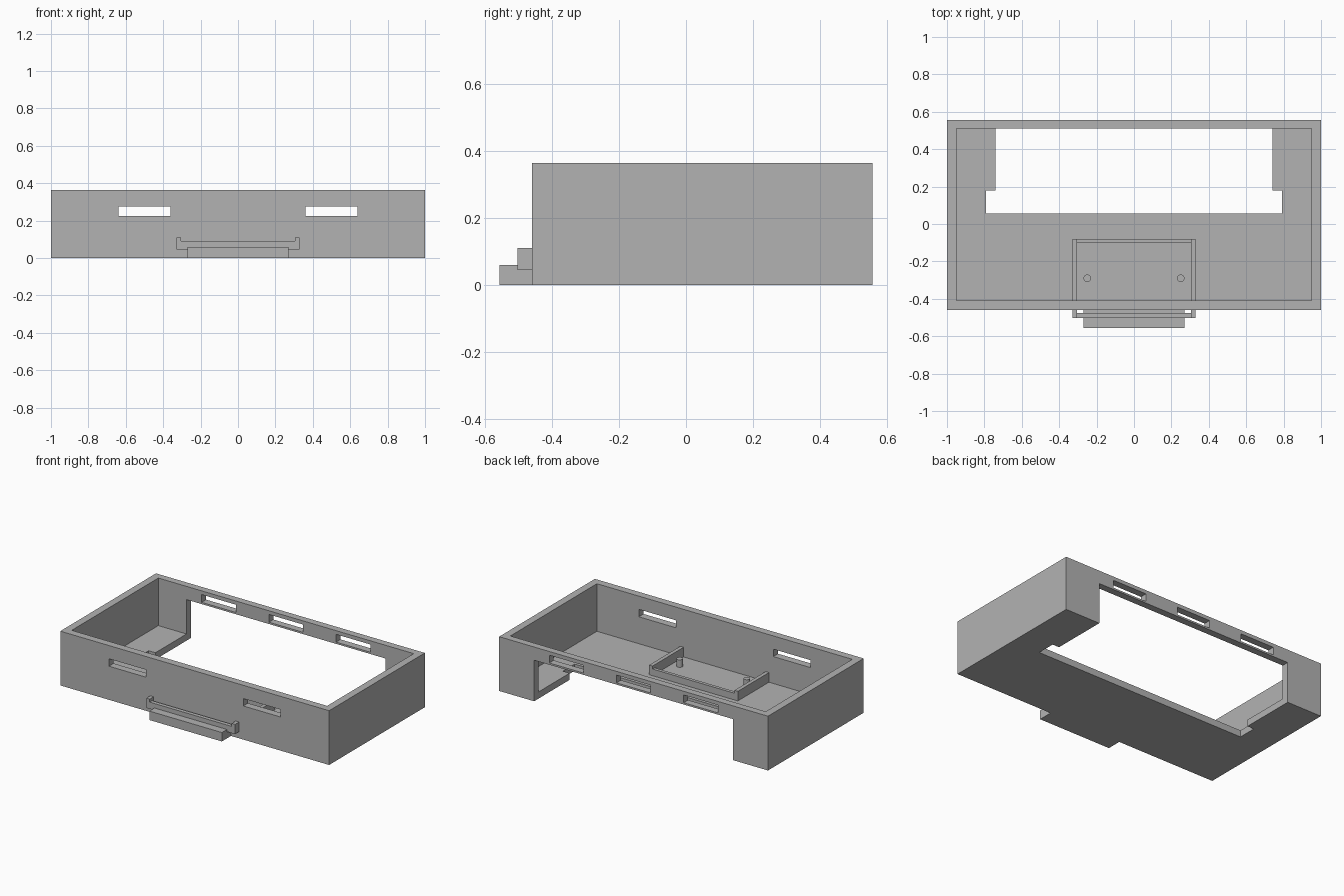
import bpy
import bmesh

cube = bpy.data.objects.get("Cube")
if cube:
    bpy.data.objects.remove(cube, do_unlink=True)

grey = bpy.data.materials.new("matte_grey")
grey.use_nodes = True
COLOUR = (0.45, 0.45, 0.45, 1)
grey.diffuse_color = COLOUR
grey.node_tree.nodes["Principled BSDF"].inputs["Base Color"].default_value = COLOUR


def link(name, bm):
    mesh = bpy.data.meshes.new(name)
    bm.to_mesh(mesh)
    bm.free()
    mesh.materials.append(grey)
    obj = bpy.data.objects.new(name, mesh)
    bpy.context.scene.collection.objects.link(obj)
    return obj


def box(name, x, y, z):
    """Box from its (low, high) range along each axis."""
    bm = bmesh.new()
    bmesh.ops.create_cube(bm, size=1)
    for v in bm.verts:
        for i, (low, high) in enumerate((x, y, z)):
            v.co[i] = high if v.co[i] > 0 else low
    return link(name, bm)


def peg(name, x, y, radius, low, high):
    bm = bmesh.new()
    bmesh.ops.create_cone(bm, cap_ends=True, segments=24, radius1=radius,
                          radius2=radius, depth=high - low)
    bmesh.ops.translate(bm, verts=bm.verts, vec=(x, y, (low + high) / 2))
    return link(name, bm)


def cut(target, x, y, z):
    """Remove a box-shaped volume from the target."""
    cutter = box("cutter", x, y, z)
    cutter.hide_render = True
    mod = target.modifiers.new("cut", 'BOOLEAN')
    mod.operation = 'DIFFERENCE'
    mod.solver = 'EXACT'
    mod.object = cutter
    bpy.context.view_layer.objects.active = target
    bpy.ops.object.modifier_apply(modifier=mod.name)
    bpy.data.objects.remove(cutter, do_unlink=True)


FLOOR, TOP = 0.045, 0.365
FRONT, BACK = -0.46, 0.557

# Open-topped tray
case = box("case", (-1, 1), (FRONT, BACK), (0, TOP))
cut(case, (-0.95, 0.95), (-0.41, 0.51), (FLOOR, 0.6))

# Opening through the floor and back wall, wider at its front
cut(case, (-0.74, 0.74), (0.17, 0.8), (-0.2, 0.276))
cut(case, (-0.79, 0.79), (0.055, 0.18), (-0.2, 0.1))

# Vent slots: two in the front wall, three in the back wall
for x in (-0.5, 0.5):
    cut(case, (x - 0.138, x + 0.138), (-0.6, -0.3), (0.226, 0.276))
for x in (-0.5, 0, 0.5):
    cut(case, (x - 0.127, x + 0.127), (0.4, 0.8), (0.288, 0.34))

# Board holder: side rails run through the front wall
for side, s in (("right", -1), ("left", 1)):
    rail_x = sorted((s * 0.305, s * 0.33))
    box(side + "_rail", rail_x, (-0.503, -0.08), (FLOOR, 0.11))
    peg(side + "_peg", s * 0.25, -0.29, 0.02, FLOOR - 0.01, 0.095)
box("holder_back_wall", (-0.31, 0.31), (-0.102, -0.08), (FLOOR - 0.01, 0.09))
box("holder_front_lip", (-0.31, 0.31), (-0.503, -0.477), (FLOOR, 0.09))

# Ledge under the lip
box("front_ledge", (-0.27, 0.27), (-0.557, FRONT + 0.01), (0, 0.06))
